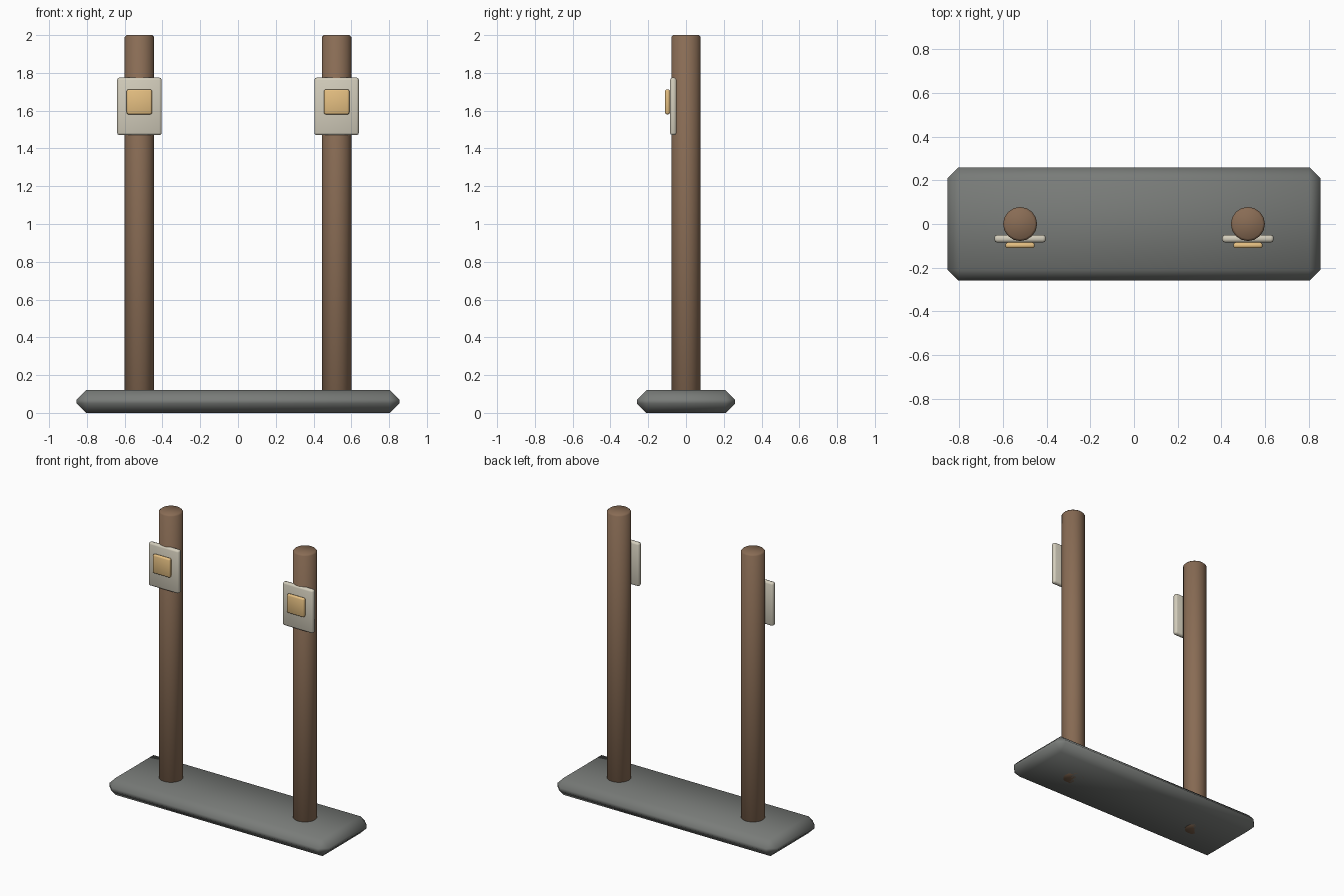
import bpy, math

if "Cube" in bpy.data.objects:
    bpy.data.objects.remove(bpy.data.objects["Cube"])


def material(name, color):
    m = bpy.data.materials.new(name)
    m.diffuse_color = (*color, 1)
    m.use_nodes = True
    m.node_tree.nodes["Principled BSDF"].inputs["Base Color"].default_value = m.diffuse_color
    return m


def finish(ob, name, bevel, mat, segments=1, angle=60):
    ob.name = name
    bpy.ops.object.transform_apply(location=False, rotation=False, scale=True)
    mod = ob.modifiers.new("edge_bevel", 'BEVEL')
    mod.width = bevel
    mod.segments = segments
    mod.limit_method = 'ANGLE'
    mod.angle_limit = math.radians(40)
    bpy.ops.object.modifier_apply(modifier=mod.name)
    bpy.ops.object.shade_smooth_by_angle(angle=math.radians(angle))
    ob.data.materials.append(mat)
    return ob


def box(name, x, y, z, bevel, mat, segments=1):
    # x, y, z are (low, high) extents
    c = [(a + b) / 2 for a, b in (x, y, z)]
    bpy.ops.mesh.primitive_cube_add(size=1, location=c)
    ob = bpy.context.object
    ob.scale = [b - a for a, b in (x, y, z)]
    return finish(ob, name, bevel, mat, segments)


stone = material("stone", (0.19, 0.20, 0.19))
wood = material("wood", (0.25, 0.15, 0.09))
cream = material("cream", (0.65, 0.61, 0.50))
amber = material("amber", (0.78, 0.52, 0.22))

# Chamfered base slab
box("base", (-0.855, 0.855), (-0.26, 0.26), (0, 0.12), 0.05, stone)

for side, x in (("left", -0.522), ("right", 0.522)):
    # Round post running through the slab
    bpy.ops.mesh.primitive_cylinder_add(vertices=16, radius=0.078, depth=2,
                                        location=(x, 0, 1))
    finish(bpy.context.object, side + "_post", 0.01, wood)
    # Backing plate on the post front
    box(side + "_plate", (x - 0.118, x + 0.118), (-0.085, -0.05),
        (1.47, 1.775), 0.013, cream, 2)
    # Small square panel on the plate
    box(side + "_panel", (x - 0.067, x + 0.067), (-0.111, -0.085),
        (1.58, 1.713), 0.01, amber, 2)
